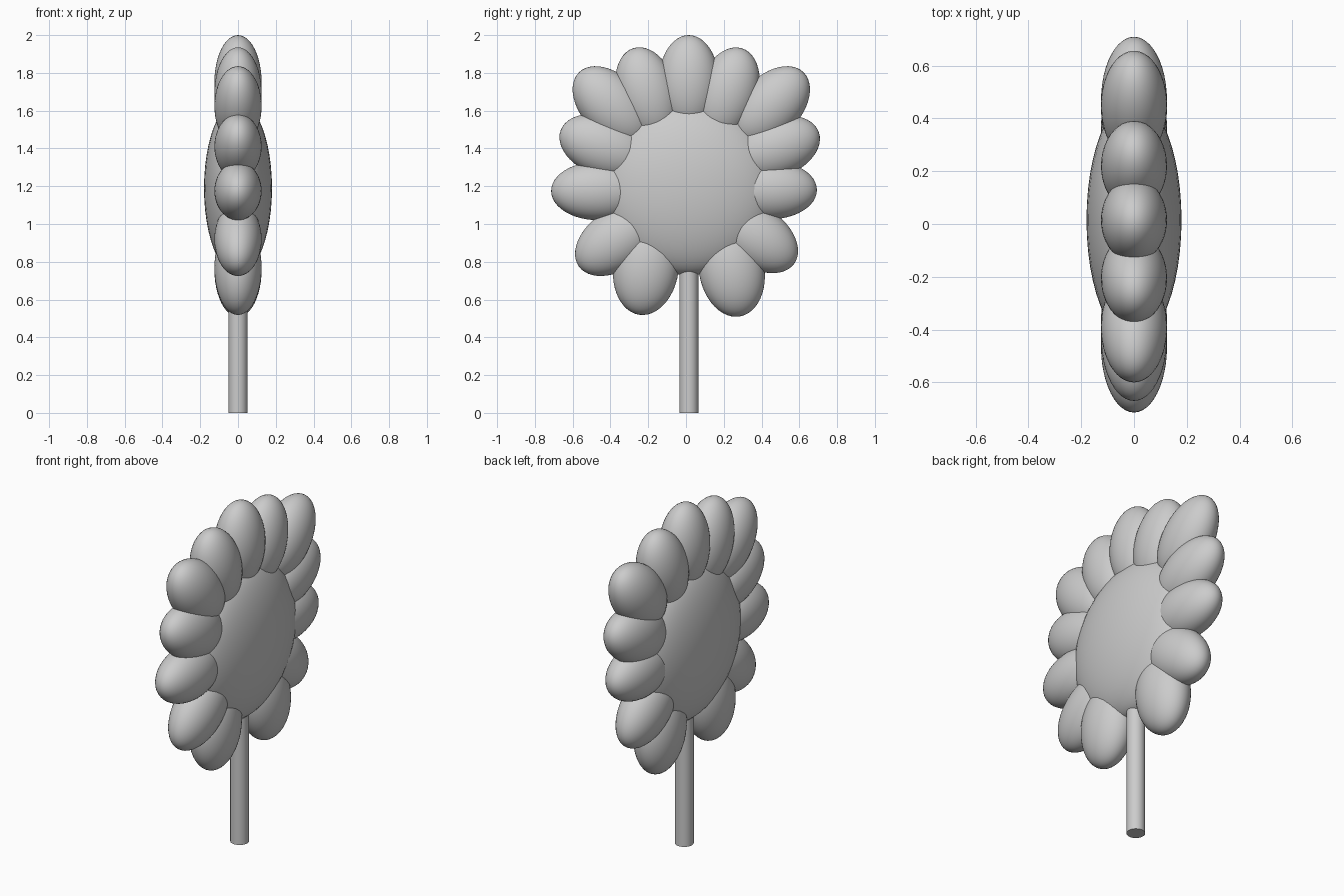
import bpy
from math import radians

if "Cube" in bpy.data.objects:
    bpy.data.objects.remove(bpy.data.objects["Cube"])

MID_Y, MID_Z = 0.015, 1.19   # middle of the flower head


def ellipsoid(name, y, z, radii, angle=0):
    """Smooth ellipsoid in the x = 0 plane, long axis turned by angle from +y to +z."""
    bpy.ops.mesh.primitive_uv_sphere_add(segments=48, ring_count=24, radius=1,
                                         location=(0, y, z),
                                         rotation=(radians(angle), 0, 0))
    ob = bpy.context.object
    ob.name = name
    ob.scale = radii
    bpy.ops.object.shade_smooth()
    return ob


# Domed disc at the centre of the flower
ellipsoid("flower_disc", MID_Y, MID_Z, (0.18, 0.46, 0.46))

# Petals: centre y, centre z, angle of the long axis, half width
petals = [
    (0.015, 1.75, 90, 0.16),
    (0.22, 1.692, 72, 0.16), (-0.205, 1.692, 107, 0.16),
    (0.448, 1.624, 46, 0.16), (-0.392, 1.624, 134, 0.16),
    (0.468, 1.402, 20, 0.16), (-0.429, 1.41, 160, 0.16),
    (0.443, 1.18, 0, 0.155), (-0.464, 1.175, 180, 0.155),
    (0.369, 0.934, -35, 0.16), (-0.363, 0.919, 215, 0.16),
    (0.242, 0.757, -80, 0.173), (-0.212, 0.767, 262, 0.173),
]
for i, (y, z, angle, half_width) in enumerate(petals):
    ellipsoid(f"petal_{i + 1}", y, z, (0.125, 0.25, half_width), angle)

# Stem, running up into the disc
bpy.ops.mesh.primitive_cylinder_add(vertices=32, radius=0.05, depth=1.0,
                                    location=(0, MID_Y, 0.5))
bpy.context.object.name = "stem"
bpy.ops.object.shade_smooth_by_angle(angle=radians(40))
